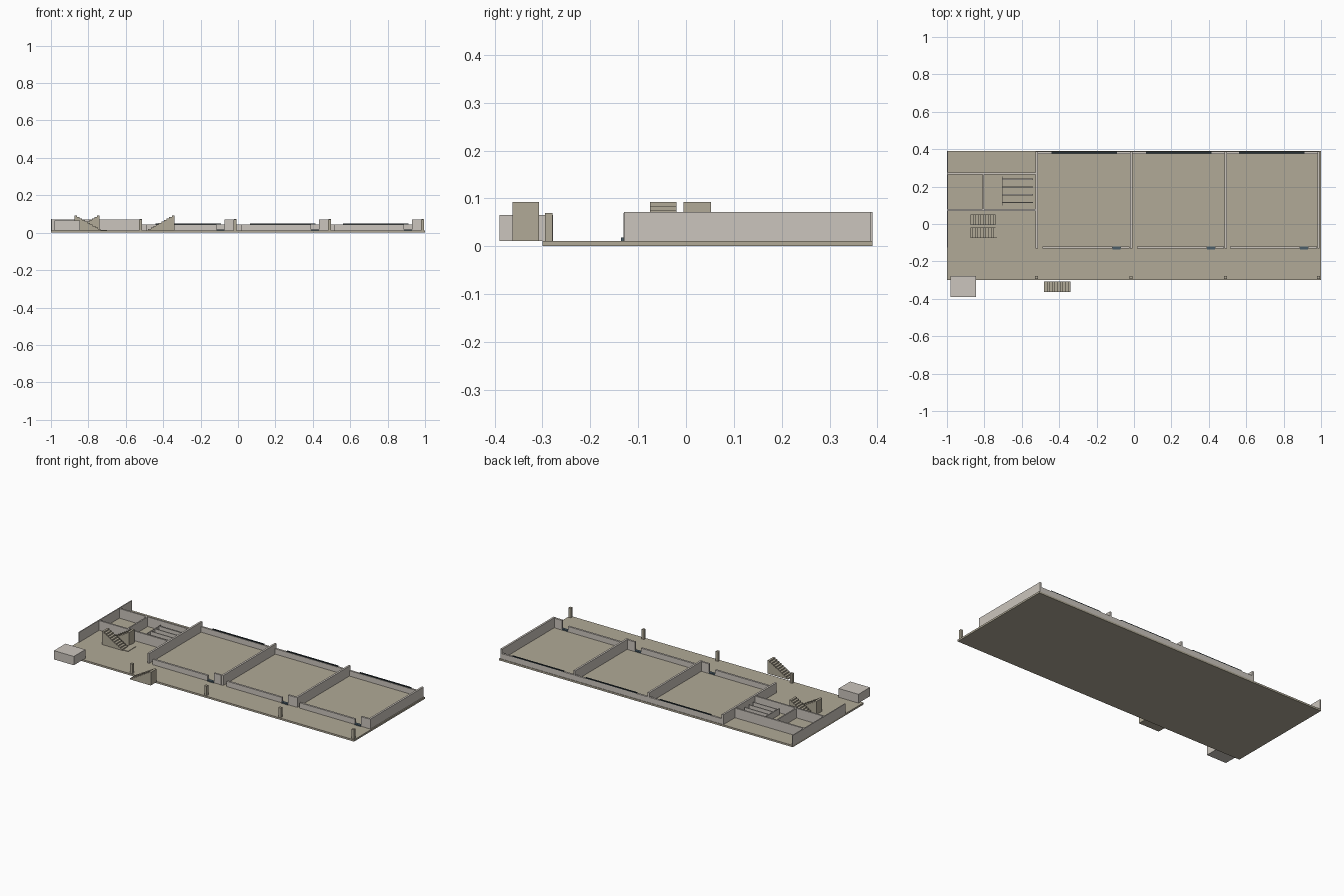
import bpy
import bmesh

cube = bpy.data.objects.get("Cube")
if cube:
    bpy.data.objects.remove(cube, do_unlink=True)


def material(name, rgb):
    m = bpy.data.materials.new(name)
    m.use_nodes = True
    m.diffuse_color = (*rgb, 1)
    m.node_tree.nodes["Principled BSDF"].inputs["Base Color"].default_value = (*rgb, 1)
    return m


BEIGE = material("beige_concrete", (0.44, 0.40, 0.31))
GREY = material("pale_grey_plaster", (0.60, 0.56, 0.51))
GLASS = material("dark_glass", (0.02, 0.03, 0.035))
BLUE = material("blue_grey_door", (0.07, 0.11, 0.14))

FLOOR = 0.011    # top of the slab
TALL = 0.072     # top of full walls
LOW = 0.044      # top of the walls below windows
HALF = 0.006     # half a wall's thickness


def finish(name, bm, mat):
    bmesh.ops.recalc_face_normals(bm, faces=bm.faces)
    mesh = bpy.data.meshes.new(name)
    bm.to_mesh(mesh)
    bm.free()
    mesh.materials.append(mat)
    obj = bpy.data.objects.new(name, mesh)
    bpy.context.collection.objects.link(obj)
    return obj


def box(name, x, y, z, mat):
    """Box from (low, high) pairs on each axis."""
    bm = bmesh.new()
    bmesh.ops.create_cube(bm, size=1)
    for v in bm.verts:
        for i, (lo, hi) in enumerate((x, y, z)):
            v.co[i] = hi if v.co[i] > 0 else lo
    return finish(name, bm, mat)


def wall_along_x(name, x, y, top, mat=GREY, half=HALF):
    return box(name, x, (y - half, y + half), (FLOOR, top), mat)


def wall_along_y(name, x, y, top, mat=GREY, half=HALF):
    return box(name, (x - half, x + half), y, (FLOOR, top), mat)


def stairs(name, x_low, x_high, y, top, steps=10):
    """Solid stepped flight rising from x_low to x_high."""
    run, rise = (x_high - x_low) / steps, (top - FLOOR) / steps
    profile = [(x_low, FLOOR)]
    for i in range(steps):
        z = FLOOR + (i + 1) * rise
        profile += [(x_low + i * run, z), (x_low + (i + 1) * run, z)]
    profile.append((x_high, FLOOR))
    bm = bmesh.new()
    face = bm.faces.new([bm.verts.new((px, y[0], pz)) for px, pz in profile])
    result = bmesh.ops.extrude_face_region(bm, geom=[face])
    moved = [g for g in result["geom"] if isinstance(g, bmesh.types.BMVert)]
    bmesh.ops.translate(bm, verts=moved, vec=(0, y[1] - y[0], 0))
    return finish(name, bm, BEIGE)


# Floor slab
box("floor_slab", (-1, 1), (-0.30, 0.39), (0, FLOOR), BEIGE)

# Cross walls with a porch column in line with each
for i, x in enumerate((-0.52, -0.015, 0.49, 0.987)):
    wall_along_y(f"cross_wall_{i}", x, (-0.13, 0.387), TALL)
    box(f"porch_column_{i}", (x - 0.008, x + 0.008), (-0.295, -0.279), (FLOOR, 0.07), BEIGE)

# Three rooms, each set out from the cross wall on its +x side
for i, x in enumerate((-0.015, 0.49, 0.987)):
    wall_along_x(f"front_low_wall_{i}", (x - 0.475, x - 0.10), -0.125, LOW)
    wall_along_x(f"front_pier_{i}", (x - 0.058, x - 0.008), -0.125, 0.07)
    box(f"door_sill_{i}", (x - 0.10, x - 0.058), (-0.136, -0.119), (FLOOR, 0.018), BLUE)
    wall_along_x(f"back_low_wall_{i}", (x - 0.50, x), 0.381, LOW)
    box(f"back_window_{i}", (x - 0.425, x - 0.075), (0.378, 0.387), (LOW, LOW + 0.005), GLASS)

# Washroom wing
wall_along_y("end_wall", -0.997, (-0.125, 0.39), TALL, half=0.003)
wall_along_x("corridor_wall", (-0.995, -0.52), 0.27, 0.07, half=0.005)
wall_along_x("washroom_front_wall", (-0.995, -0.52), 0.075, 0.07, half=0.005)
wall_along_y("washroom_divider", -0.805, (0.075, 0.27), 0.07, half=0.004)
wall_along_y("stall_front", -0.705, (0.10, 0.255), 0.05, half=0.002)
for i in range(4):
    wall_along_x(f"stall_partition_{i}", (-0.705, -0.54), 0.115 + i * 0.0415, 0.05, half=0.003)

# Two opposed inner flights and one outer flight
stairs("inner_stair_up", -0.875, -0.74, (-0.005, 0.052), 0.092)
stairs("inner_stair_return", -0.735, -0.875, (-0.075, -0.02), 0.092)
box("inner_stair_pad", (-0.74, -0.70), (-0.07, 0.01), (FLOOR, 0.014), BEIGE)
stairs("outer_stair", -0.48, -0.34, (-0.363, -0.307), 0.092)

# Detached block by the front corner
box("corner_block", (-0.98, -0.845), (-0.39, -0.278), (FLOOR, 0.065), GREY)
